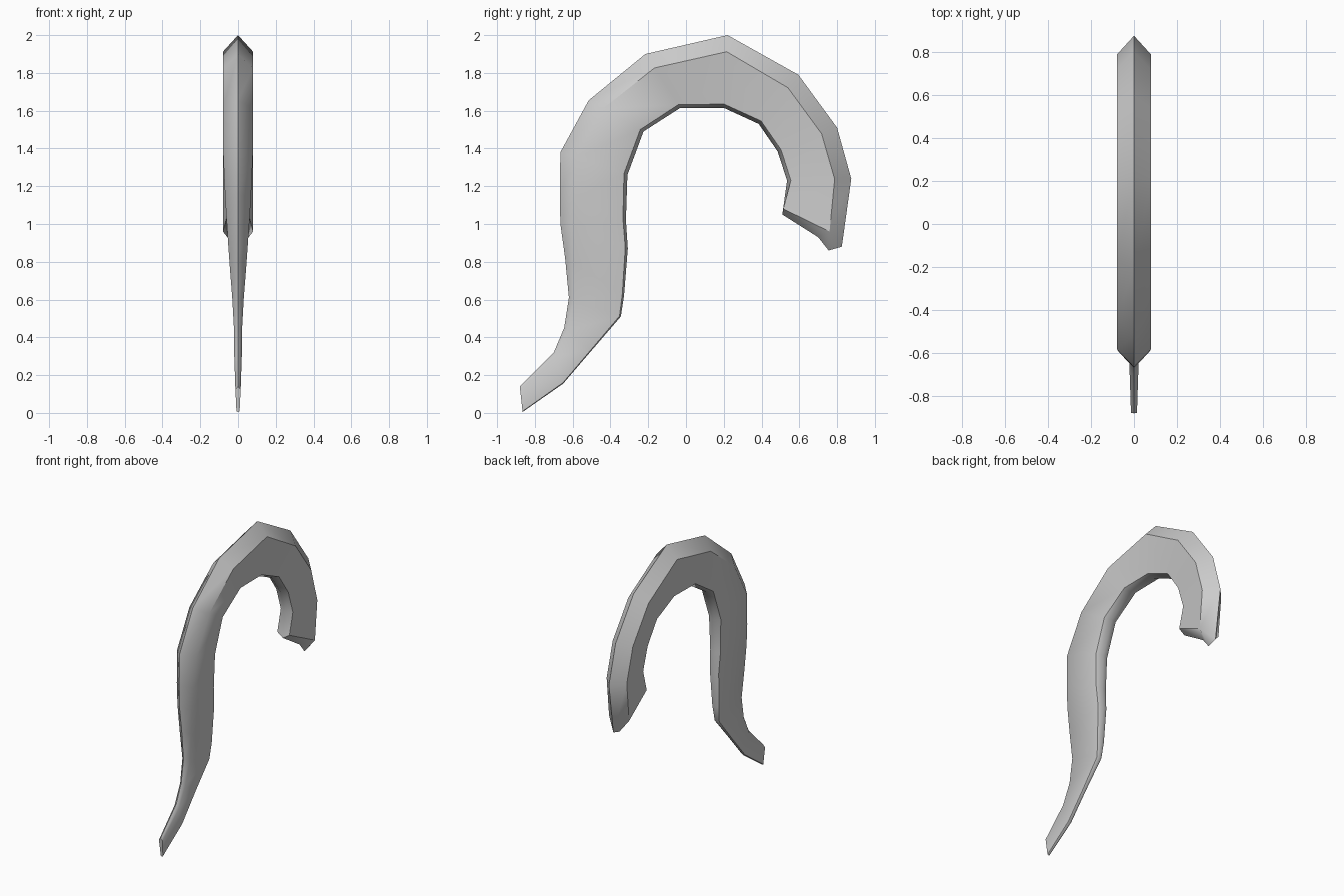
import bpy, bmesh, math
from mathutils import Vector

if "Cube" in bpy.data.objects:
    bpy.data.objects.remove(bpy.data.objects["Cube"])

# Cross-section stations: outer ridge (y, z), inner ridge (y, z), half width
stations = [
    (-.88, .14, -.865, .005, .014),
    (-.70, .32, -.65, .155, .02),
    (-.645, .45, -.50, .33, .021),
    (-.62, .61, -.345, .51, .03),
    (-.64, .82, -.328, .62, .045),
    (-.665, 1.00, -.308, .87, .058),
    (-.668, 1.16, -.318, 1.02, .068),
    (-.665, 1.38, -.31, 1.26, .078),
    (-.515, 1.655, -.225, 1.49, .08),
    (-.215, 1.90, -.03, 1.615, .08),
    (.22, 2.00, .20, 1.615, .08),
    (.595, 1.79, .385, 1.53, .08),
    (.80, 1.51, .485, 1.385, .08),
    (.875, 1.24, .535, 1.23, .08),
    (.825, .88, .51, 1.05, .08),
]

bm = bmesh.new()


def ring(oy, oz, iy, iz, w, last):
    """Six-sided section: sharp outer ridge, flat sides, small inner bevel."""
    o, i = Vector((0, oy, oz)), Vector((0, iy, iz))
    d = (i - o).normalized()
    wide, near = o + d * w * 1.1, i - d * w * .25
    if last:
        wide, near = Vector((0, .76, .96)), Vector((0, .515, 1.08))
    x, xn = Vector((w, 0, 0)), Vector((w * .6, 0, 0))
    return [bm.verts.new(p) for p in (o, wide + x, near + xn, i, near - xn, wide - x)]


# Curved body
rings = [ring(*s, k == len(stations) - 1) for k, s in enumerate(stations)]
for a, b in zip(rings, rings[1:]):
    for k in range(6):
        n = (k + 1) % 6
        bm.faces.new((a[k], a[n], b[n], b[k]))

# Pointed tail end
bm.faces.new(rings[0])

# Notched hook end with a centre ridge
c1 = bm.verts.new((0, .70, .93))
c2 = bm.verts.new((0, .755, .86))
end = rings[-1]
for wide, near in ((end[1], end[2]), (end[5], end[4])):
    bm.faces.new((end[3], near, c1))
    bm.faces.new((near, wide, c1))
    bm.faces.new((wide, c2, c1))
    bm.faces.new((wide, end[0], c2))

bmesh.ops.recalc_face_normals(bm, faces=bm.faces)
mesh = bpy.data.meshes.new("curved_hook")
bm.to_mesh(mesh)
bm.free()
hook = bpy.data.objects.new("curved_hook", mesh)
bpy.context.collection.objects.link(hook)
bpy.context.view_layer.objects.active = hook
hook.select_set(True)
bpy.ops.object.shade_smooth_by_angle(angle=math.radians(50))
